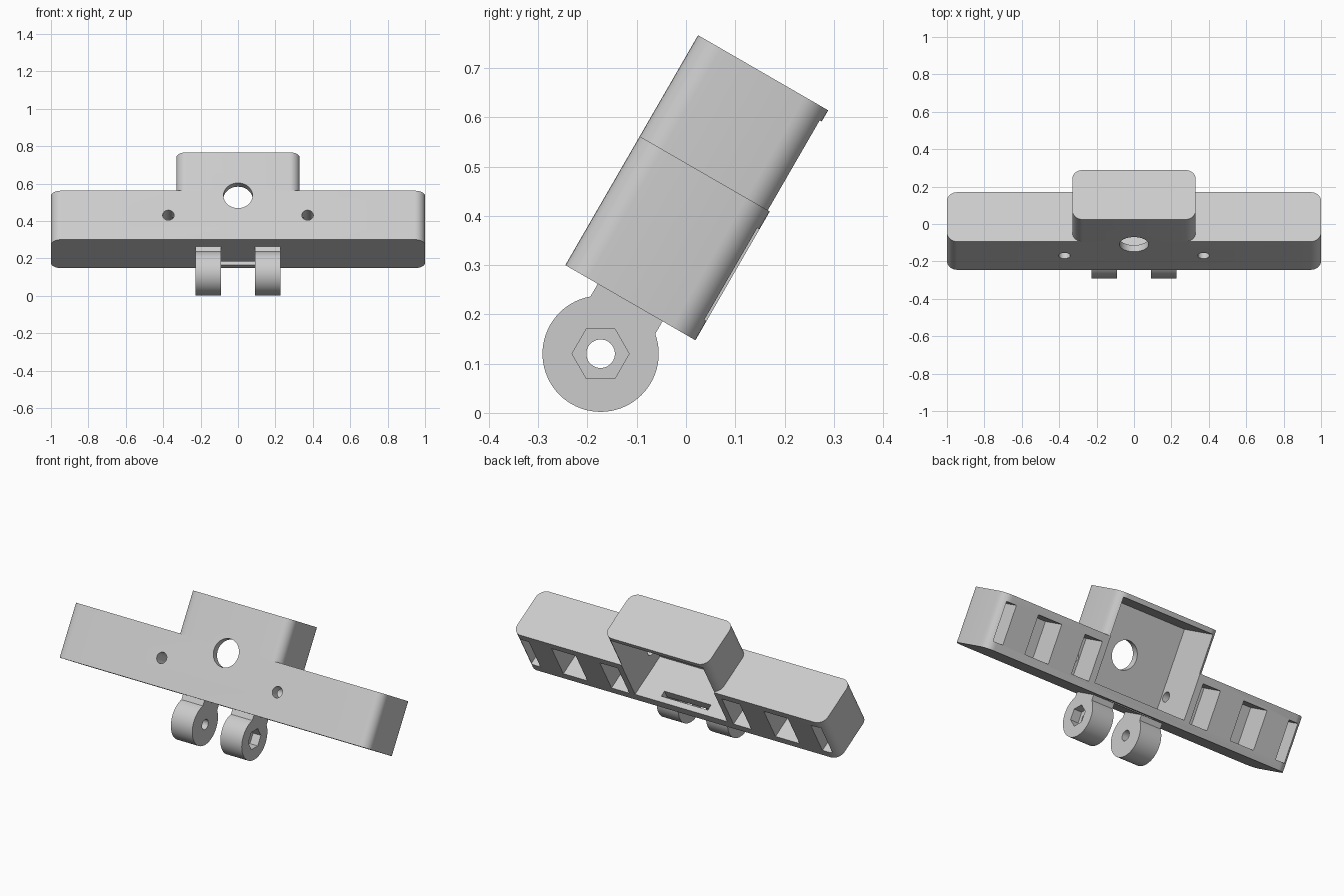
import bpy
import bmesh
from math import radians, sin, cos, pi, asin, degrees
from mathutils import Matrix

cube = bpy.data.objects.get("Cube")
if cube:
    bpy.data.objects.remove(cube)

grey = bpy.data.materials.new("light_grey")
grey.use_nodes = True
grey.diffuse_color = (0.6, 0.6, 0.6, 1)
grey.node_tree.nodes["Principled BSDF"].inputs["Base Color"].default_value = (0.6, 0.6, 0.6, 1)

# Parts are built upright, then leaned back about the lower front edge
LEAN = Matrix.Translation((0, -0.245, 0.30)) @ Matrix.Rotation(radians(-30), 4, 'X')
DEPTH, LOW, HIGH = 0.305, 0.302, 0.539
MID = 0.151


def prism(name, outline, axis, lo, hi):
    """Extrude a 2D outline along one axis."""
    place = {'x': lambda a, b, h: (h, a, b),
             'y': lambda a, b, h: (a, h, b),
             'z': lambda a, b, h: (a, b, h)}[axis]
    bm = bmesh.new()
    rings = [[bm.verts.new(place(a, b, h)) for a, b in outline] for h in (lo, hi)]
    bm.faces.new(rings[0])
    bm.faces.new(rings[1])
    n = len(outline)
    for i in range(n):
        j = (i + 1) % n
        bm.faces.new((rings[0][i], rings[0][j], rings[1][j], rings[1][i]))
    bmesh.ops.recalc_face_normals(bm, faces=bm.faces)
    mesh = bpy.data.meshes.new(name)
    bm.to_mesh(mesh)
    bm.free()
    mesh.materials.append(grey)
    obj = bpy.data.objects.new(name, mesh)
    bpy.context.collection.objects.link(obj)
    return obj


def arc(a, b, r, start, end, steps):
    angles = [radians(start + (end - start) * i / steps) for i in range(steps + 1)]
    return [(a + r * cos(t), b + r * sin(t)) for t in angles]


def circle(a, b, r, n=40, turn=0):
    return arc(a, b, r, turn, turn + 360, n)[:-1]


def rect(a0, a1, b0, b1):
    return [(a0, b0), (a1, b0), (a1, b1), (a0, b1)]


def rounded(half, r=0.055):
    """Plan outline with all four corners rounded."""
    corners = [(half - r, DEPTH - r), (r - half, DEPTH - r), (r - half, r), (half - r, r)]
    return [p for i, (x, y) in enumerate(corners) for p in arc(x, y, r, 90 * i, 90 * i + 90, 8)]


def finish(obj, cutters):
    """Carve the cutters out, lean the part and shade it."""
    bpy.ops.object.select_all(action='DESELECT')
    bpy.context.view_layer.objects.active = obj
    obj.select_set(True)
    for c in cutters:
        mod = obj.modifiers.new("cut", 'BOOLEAN')
        mod.operation = 'DIFFERENCE'
        mod.solver = 'EXACT'
        mod.object = c
        bpy.ops.object.modifier_apply(modifier=mod.name)
        bpy.data.objects.remove(c)
    obj.data.transform(LEAN)
    bpy.ops.object.shade_smooth_by_angle(angle=radians(30))


def chamber():
    return prism("chamber_cutter", rect(-0.297, 0.297, 0.05, 0.513), 'y', 0.04, 0.4)


def lens_hole():
    return prism("round_window_cutter", circle(0, 0.272, 0.078), 'y', -0.1, 0.1)


# Long bar with chamber, floor slit, back pockets and wire holes
bar = prism("long_bar", rounded(1.0), 'z', 0, LOW)
cuts = [chamber(), lens_hole(),
        prism("slit_cutter", rect(-0.15, 0.15, 0.235, 0.27), 'z', -0.1, 0.1)]
for s in (-1, 1):
    for near, far in ((0.335, 0.45), (0.605, 0.76), (0.907, 0.968)):
        x0, x1 = sorted((s * near, s * far))
        cuts.append(prism("pocket_cutter", rect(x0, x1, 0.045, 0.26), 'y', 0.155, 0.4))
    cuts.append(prism("front_hole_cutter", circle(s * 0.372, MID, 0.031, 24), 'y', -0.1, 0.2))
    cuts.append(prism("side_hole_cutter", circle(0.08, MID, 0.028, 24), 'x',
                      *sorted((s * 0.25, s * 0.372))))
finish(bar, cuts)

# Raised middle housing
housing = prism("raised_housing", rounded(0.33), 'z', LOW, HIGH)
finish(housing, [chamber(), lens_hole()])

# Two hinge lugs below, the left one with a hexagonal nut recess
CY, CZ, R, NECK = 0.152, -0.12, 0.118, 0.076
open_angle = 90 - degrees(asin(NECK / R))
lug = arc(CY, CZ, R, 180 - open_angle, 360 + open_angle, 56)
lug += [(CY + NECK, 0.005), (CY - NECK, 0.005)]
for side, x0, x1 in (("left", 0.09, 0.228), ("right", -0.228, -0.09)):
    arm = prism(side + "_hinge_lug", lug, 'x', x0, x1)
    cuts = [prism("bolt_cutter", circle(CY, CZ, 0.029, 32), 'x', x0 - 0.1, x1 + 0.1)]
    if side == "left":
        cuts.append(prism("nut_cutter", circle(CY, CZ, 0.058, 6, 30), 'x', x1 - 0.05, x1 + 0.1))
    finish(arm, cuts)
